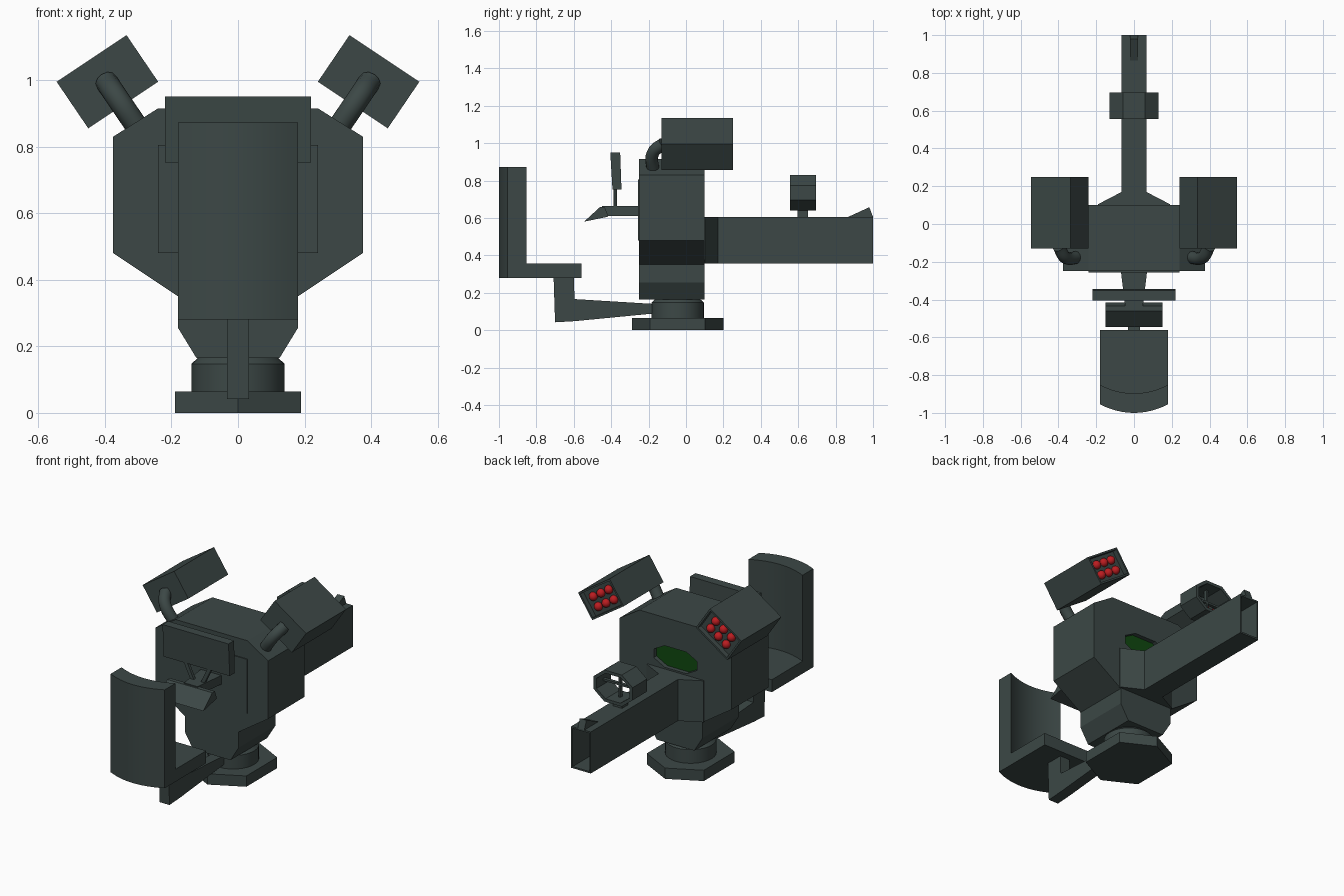
import bpy, bmesh, math
from mathutils import Vector

cube = bpy.data.objects.get("Cube")
if cube:
    bpy.data.objects.remove(cube, do_unlink=True)


def material(name, rgb):
    m = bpy.data.materials.new(name)
    m.use_nodes = True
    m.diffuse_color = (*rgb, 1)
    m.node_tree.nodes["Principled BSDF"].inputs["Base Color"].default_value = (*rgb, 1)
    return m


STEEL = material("dark grey green", (0.045, 0.064, 0.061))
RED = material("signal red", (0.5, 0.012, 0.015))
GREEN = material("screen green", (0.005, 0.065, 0.005))


def finish(name, bm, mat=STEEL, smooth=False):
    bmesh.ops.recalc_face_normals(bm, faces=bm.faces)
    mesh = bpy.data.meshes.new(name)
    bm.to_mesh(mesh)
    bm.free()
    mesh.materials.append(mat)
    ob = bpy.data.objects.new(name, mesh)
    bpy.context.collection.objects.link(ob)
    if smooth:
        bpy.ops.object.select_all(action="DESELECT")
        ob.select_set(True)
        bpy.context.view_layer.objects.active = ob
        bpy.ops.object.shade_smooth_by_angle(angle=math.radians(35))
    return ob


def prism(name, pts, axis, lo, hi, mat=STEEL, smooth=False, hollow=None):
    """Extrude a profile along an axis; hollow=(rim, depth) sinks the far cap."""
    place = {"x": lambda p, t: (t, p[0], p[1]),
             "y": lambda p, t: (p[0], t, p[1]),
             "z": lambda p, t: (p[0], p[1], t)}[axis]
    bm = bmesh.new()
    a = [bm.verts.new(place(p, lo)) for p in pts]
    b = [bm.verts.new(place(p, hi)) for p in pts]
    bm.faces.new(a)
    cap = bm.faces.new(b)
    for i in range(len(pts)):
        j = (i + 1) % len(pts)
        bm.faces.new((a[i], a[j], b[j], b[i]))
    if hollow:
        bmesh.ops.recalc_face_normals(bm, faces=bm.faces)
        bmesh.ops.inset_region(bm, faces=[cap], thickness=hollow[0])
        inward = cap.normal * -hollow[1]
        floor = bmesh.ops.extrude_discrete_faces(bm, faces=[cap])["faces"][0]
        bmesh.ops.translate(bm, vec=inward, verts=floor.verts)
    return finish(name, bm, mat, smooth)


def box(name, x, y, z, **kw):
    return prism(name, [(x[0], y[0]), (x[1], y[0]), (x[1], y[1]), (x[0], y[1])],
                 "z", z[0], z[1], **kw)


def mirrored(half):
    """Close a right-hand outline with its mirror image."""
    return half + [(-x, z) for x, z in reversed(half)]


def cut(target, cutter):
    mod = target.modifiers.new("cut", "BOOLEAN")
    mod.object = cutter
    mod.solver = "EXACT"
    bpy.context.view_layer.objects.active = target
    bpy.ops.object.modifier_apply(modifier=mod.name)
    bpy.data.objects.remove(cutter, do_unlink=True)


def octagon(cx, cz, w, h, fx, fz):
    return [(cx + a * w * p, cz + b * h * q) for a, b, p, q in
            ((1, -1, 1, fz), (1, 1, 1, fz), (1, 1, fx, 1), (-1, 1, fx, 1),
             (-1, 1, 1, fz), (-1, -1, 1, fz), (-1, -1, fx, 1), (1, -1, fx, 1))]


# Hexagonal base and round neck
AXIS_Y = -0.045
prism("base", [(0, AXIS_Y - 0.245), (0.19, AXIS_Y - 0.147), (0.19, AXIS_Y + 0.147),
               (0, AXIS_Y + 0.245), (-0.19, AXIS_Y + 0.147), (-0.19, AXIS_Y - 0.147)],
      "z", 0, 0.065)
bm = bmesh.new()
for r1, r2, z1, z2 in ((0.14, 0.14, 0.06, 0.147), (0.14, 0.118, 0.147, 0.168)):
    geo = bmesh.ops.create_cone(bm, cap_ends=True, segments=32, radius1=r1,
                                radius2=r2, depth=z2 - z1)
    bmesh.ops.translate(bm, vec=(0, AXIS_Y, (z1 + z2) / 2), verts=geo["verts"])
finish("neck", bm, smooth=True)

# Main housing with a recessed window in its rear face
body = prism("housing", mirrored([(0.125, 0.165), (0.18, 0.255), (0.18, 0.35),
                                  (0.375, 0.48), (0.375, 0.83), (0.24, 0.915)]),
             "y", -0.25, 0.10)
window = octagon(0, 0.68, 0.145, 0.065, 0.5, 0.4)
cut(body, prism("window_cutter", window, "y", 0.07, 0.2))
prism("rear_window", window, "y", 0.068, 0.074, GREEN)
box("front_panel", (-0.24, 0.24), (-0.256, -0.249), (0.48, 0.805))

# Hollow barrel with a flared root and a front sight
prism("barrel", [(-0.065, 0.355), (0.065, 0.355), (0.065, 0.605), (-0.065, 0.605)],
      "y", 0.09, 1.0, hollow=(0.014, 0.5))
prism("barrel_root", [(-0.19, 0.095), (0.19, 0.095), (0.19, 0.105), (0.065, 0.17),
                      (-0.065, 0.17), (-0.19, 0.105)], "z", 0.355, 0.605)
prism("front_sight", [(0.855, 0.6), (0.98, 0.657), (1.0, 0.605)], "x", -0.022, 0.022)

# Ring sight with crossed spokes
ring = prism("ring_sight", octagon(0, 0.735, 0.13, 0.095, 0.45, 0.4), "y", 0.557, 0.695)
cut(ring, prism("ring_cutter", octagon(0, 0.735, 0.11, 0.077, 0.45, 0.4), "y", 0.5, 0.8))
box("ring_post", (-0.03, 0.03), (0.597, 0.652), (0.6, 0.65))
box("ring_spoke_wide", (-0.12, 0.12), (0.615, 0.635), (0.729, 0.741))
box("ring_spoke_tall", (-0.006, 0.006), (0.615, 0.635), (0.645, 0.825))

# Lamp pods, their lamps and the pipes that carry them
for s, side in ((1, "left"), (-1, "right")):
    prism(side + "_pod", [(s * 0.335, 1.135), (s * 0.545, 0.995),
                          (s * 0.45, 0.855), (s * 0.24, 0.995)],
          "y", -0.13, 0.25, hollow=(0.015, 0.03))
    centre = Vector((s * 0.392, 0.225, 0.995))
    along = Vector((s * 0.832, 0, -0.555))
    across = Vector((s * 0.555, 0, 0.832))
    bm = bmesh.new()
    for i in (-1, 0, 1):
        for j in (-1, 1):
            geo = bmesh.ops.create_uvsphere(bm, u_segments=16, v_segments=10, radius=0.025)
            bmesh.ops.translate(bm, vec=centre + along * i * 0.062 + across * j * 0.031,
                                verts=geo["verts"])
    lamps = finish(side + "_lamps", bm, RED)
    lamps.data.shade_smooth()

    curve = bpy.data.curves.new(side + "_pipe", "CURVE")
    curve.dimensions = "3D"
    curve.bevel_depth = 0.034
    curve.bevel_resolution = 4
    curve.use_fill_caps = True
    spline = curve.splines.new("BEZIER")
    path = [(0.29, -0.175, 0.84), (0.365, -0.175, 0.95), (0.397, -0.12, 0.997)]
    spline.bezier_points.add(len(path) - 1)
    for bp, (x, y, z) in zip(spline.bezier_points, path):
        bp.co = (s * x, y, z)
        bp.handle_left_type = bp.handle_right_type = "AUTO"
    curve.materials.append(STEEL)
    bpy.context.collection.objects.link(bpy.data.objects.new(side + "_pipe", curve))

# Console shelf, control plate and monitor on its struts
prism("console_shelf", [(-0.07, -0.245), (0.07, -0.245), (0.045, -0.45), (-0.045, -0.45)],
      "z", 0.61, 0.663)
prism("control_plate", [(-0.545, 0.58), (-0.46, 0.658), (-0.435, 0.658), (-0.415, 0.607)],
      "x", -0.15, 0.15)
prism("monitor", [(-0.393, 0.752), (-0.345, 0.752), (-0.352, 0.95), (-0.405, 0.95)],
      "x", -0.22, 0.22)
for s, side in ((1, "left"), (-1, "right")):
    prism(side + "_monitor_strut", [(s * 0.02, 0.655), (s * 0.045, 0.655),
                                    (s * 0.095, 0.76), (s * 0.07, 0.76)],
          "y", -0.387, -0.37)

# Seat arm, cushion and curved backrest
prism("seat_arm", [(-0.708, 0.285), (-0.70, 0.042), (-0.596, 0.048), (-0.12, 0.094),
                   (-0.12, 0.137), (-0.596, 0.166), (-0.60, 0.285)], "x", -0.033, 0.033)
STEPS = 12
xs = [-0.18 + 0.36 * i / STEPS for i in range(STEPS + 1)]
bow = [0.045 * (x / 0.18) ** 2 for x in xs]
inner = [(x, -0.897 + b) for x, b in zip(xs, bow)]
outer = [(x, -1.0 + b) for x, b in zip(xs, bow)]
prism("backrest", outer + inner[::-1], "z", 0.28, 0.873, smooth=True)
prism("seat", inner + [(0.18, -0.56), (-0.18, -0.56)], "z", 0.28, 0.355)
